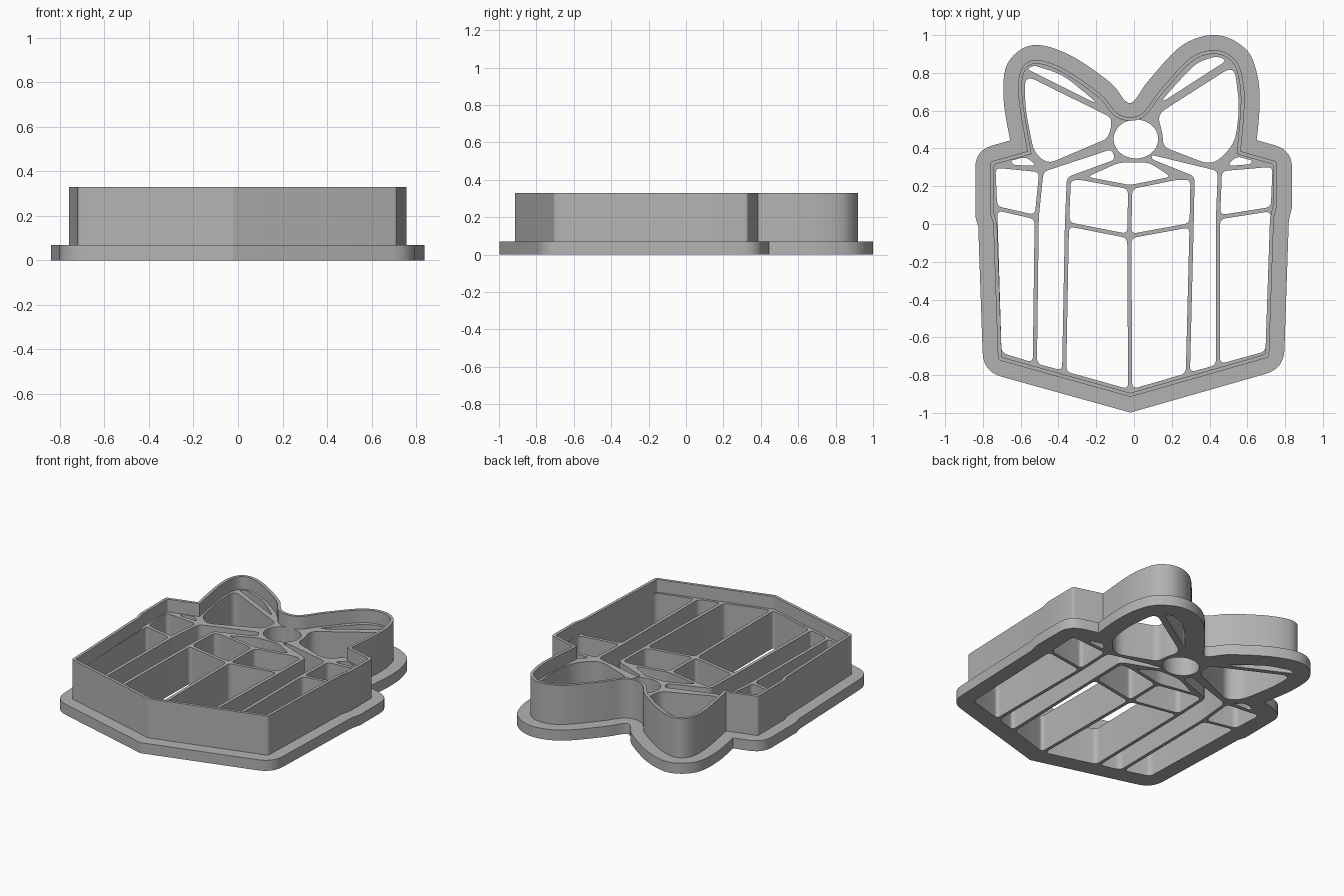
import bpy
import bmesh
from math import cos, sin, pi
from mathutils import Vector
from mathutils.geometry import delaunay_2d_cdt

FLANGE_TOP, RIB_TOP, WALL_TOP = 0.07, 0.245, 0.33
FLANGE_WIDTH, WALL_THICKNESS, HALF_RIB = 0.08, 0.02, 0.011

cube = bpy.data.objects.get("Cube")
if cube:
    bpy.data.objects.remove(cube)

grey = bpy.data.materials.new("light_grey_plastic")
grey.use_nodes = True
grey.diffuse_color = (0.45, 0.45, 0.45, 1)
grey.node_tree.nodes["Principled BSDF"].inputs["Base Color"].default_value = grey.diffuse_color


def offset(points, distance, soft=()):
    """Move a counterclockwise loop outwards; soft points get no mitre."""
    result = []
    for i, p in enumerate(points):
        before = (p - points[i - 1]).normalized()
        after = (points[(i + 1) % len(points)] - p).normalized()
        miter = Vector((before.y + after.y, -before.x - after.x))
        if i in soft:
            result.append(p + miter.normalized() * distance)
        else:
            result.append(p + miter * (2 * distance / max(miter.length_squared, 0.3)))
    return result


def rounded(points, radii):
    """Round each corner of a loop with a short quadratic arc."""
    result = []
    for i, p in enumerate(points):
        a, b = points[i - 1] - p, points[(i + 1) % len(points)] - p
        reach = min(radii[i], a.length * 0.48, b.length * 0.48)
        if reach < 0.001:
            result.append(p)
            continue
        start, end = p + a.normalized() * reach, p + b.normalized() * reach
        for step in range(7):
            t = step / 6
            result.append(start * (1 - t) ** 2 + p * (2 * t * (1 - t)) + end * t * t)
    return result


def smooth_path(points, steps=6):
    """Smooth open path through all the points."""
    padded = [points[0], *points, points[-1]]
    result = []
    for a, b, c, d in zip(padded, padded[1:], padded[2:], padded[3:]):
        for step in range(steps):
            t = step / steps
            result.append((b * 2 + (c - a) * t + (a * 2 - b * 5 + c * 4 - d) * t * t
                           + (b * 3 - a - c * 3 + d) * t ** 3) / 2)
    return result + [points[-1]]


def slab(name, loops, bottom, top):
    """Extrude the first loop, minus the other loops, between two heights."""
    points, rings = [], []
    for loop in loops:
        rings.append(list(range(len(points), len(points) + len(loop))))
        points += loop
    verts, _, faces, _, _, owners = delaunay_2d_cdt(points, [], rings, 1, 0.00001)
    bm = bmesh.new()
    corners = [bm.verts.new((p.x, p.y, bottom)) for p in verts]
    for face, owner in zip(faces, owners):
        if set(owner) == {0}:
            bm.faces.new([corners[n] for n in face])
    bmesh.ops.delete(bm, geom=[v for v in bm.verts if not v.link_faces], context="VERTS")
    lifted = bmesh.ops.extrude_face_region(bm, geom=bm.faces[:], use_keep_orig=True)["geom"]
    bmesh.ops.translate(bm, verts=[g for g in lifted if isinstance(g, bmesh.types.BMVert)],
                        vec=(0, 0, top - bottom))
    bmesh.ops.recalc_face_normals(bm, faces=bm.faces)
    mesh = bpy.data.meshes.new(name)
    bm.to_mesh(mesh)
    bm.free()
    mesh.materials.append(grey)
    obj = bpy.data.objects.new(name, mesh)
    bpy.context.collection.objects.link(obj)
    bpy.ops.object.select_all(action="DESELECT")
    obj.select_set(True)
    bpy.context.view_layer.objects.active = obj
    bpy.ops.object.shade_smooth_by_angle(angle=pi / 6)


# Outer wall outline: box right side, bow, box left side
box_right = [(-.02, -.915), (.715, -.705), (.74, .03), (.757, .1), (.757, .33)]
bow = [(.565, .385), (.585, .63), (.575, .77), (.535, .87), (.435, .92), (.3, .88),
       (.14, .71), (.035, .58), (-.08, .58), (-.18, .69), (-.38, .825), (-.525, .868),
       (-.6, .81), (-.61, .66), (-.565, .385)]
box_left = [(-.76, .33), (-.76, .05), (-.745, 0), (-.72, -.72)]
control = [Vector(p) for p in box_right + bow + box_left]


def outline(distance, radius):
    first, last = len(box_right), len(box_right) + len(bow)
    moved = offset(control, distance, range(first + 1, last - 1))
    path = smooth_path(moved[first:last])
    radii = [0, radius, 0, 0, radius] + [0] * len(path) + [radius, 0, 0, radius]
    return rounded(moved[:first] + path + moved[last:], radii)


# Rib crossings of the box
box_nodes = dict(
    A=(-.745, .31), B=(-.49, .285), C=(-.515, .035), D=(-.735, .085),
    E=(-.525, -.748), F=(-.712, -.69), G=(-.345, .24), H=(-.355, 0),
    J=(-.37, -.79), K=(-.285, .245), N=(-.11, .41), O=(-.085, .335),
    P=(0, .338), Q=(.085, .335), R=(.225, .245), S=(-.02, .195),
    T=(-.025, -.065), U=(.31, .245), V=(.305, -.005), W=(-.02, -.888),
    X=(.285, -.8), Y=(.08, .38), Z=(.455, .29), a=(.445, .035),
    b=(.445, -.755), c=(.745, .315), d=(.735, .08), e=(.707, -.683),
    f=(-.67, .342), g=(-.57, .368), h=(-.48, .295), o=(-.645, .302),
    i=(.465, .295), j=(.54, .372), k=(.645, .342), m=(.62, .305))
box_cells = ["ABCD", "DCEF", "BNOGHJEC", "KOPQRS", "GKSTH", "SRUVT", "HTWJ",
             "TVXW", "YZabXVUQ", "Zcda", "adeb", "fgho", "ijkm"]

# Rib crossings of the bow loops
bow_nodes = dict(
    l=(-.592, .82), m=(-.53, .852), n=(-.37, .8), o=(-.16, .615),
    L=(-.592, .81), p=(-.11, .57), q=(-.11, .51), r=(-.13, .445),
    s=(-.46, .305), t=(-.54, .375), u=(-.585, .6),
    v=(.11, .615), w=(.205, .738), x=(.33, .868), y=(.44, .9), z=(.515, .868),
    A=(.54, .86), B=(.57, .62), C=(.545, .42), D=(.42, .295),
    E=(.145, .4), F=(.14, .48), G=(.11, .585))
bow_cells = ["lmno", "Lpqrstu", "vwxyz", "ABCDEFG"]


def cell_hole(nodes, cell, radius):
    loop = [Vector(nodes[key]) for key in cell]
    area = sum(p.cross(q) for p, q in zip(loop, loop[1:] + loop[:1]))
    if area < 0:
        loop.reverse()
    return rounded(offset(loop, -HALF_RIB), [radius] * len(loop))


holes = [cell_hole(box_nodes, cell, 0.03) for cell in box_cells]
holes += [cell_hole(bow_nodes, cell, 0.07) for cell in bow_cells]

# Oval knot opening
angles = [2 * pi * n / 40 for n in range(40)]
holes.append([Vector((0.01 + 0.118 * cos(a), 0.45 + 0.103 * sin(a))) for a in angles])

wall_outer = outline(0, 0.015)
wall_inner = outline(-WALL_THICKNESS, 0.01)

# Base flange with the openings, then the tall wall and the ribs inside it
slab("base_flange", [outline(FLANGE_WIDTH, 0.1)] + holes, 0, FLANGE_TOP)
slab("cutting_wall", [wall_outer, wall_inner], FLANGE_TOP, WALL_TOP)
slab("inner_ribs", [wall_inner] + holes, FLANGE_TOP, RIB_TOP)
